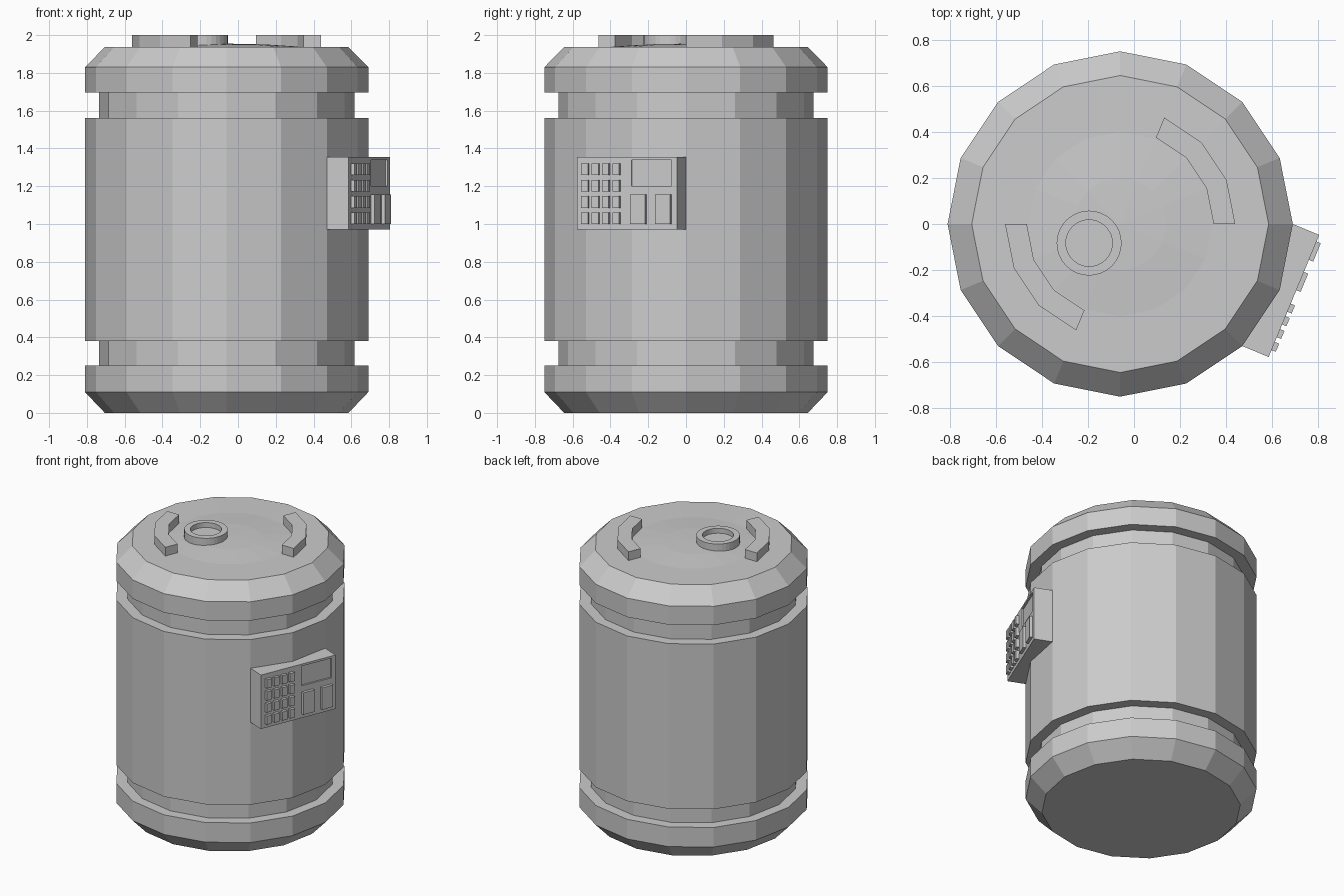
import bpy, bmesh
from math import cos, sin, pi, radians
from mathutils import Matrix

if "Cube" in bpy.data.objects:
    bpy.data.objects.remove(bpy.data.objects["Cube"])

CX = -0.06  # barrel axis


def finish(bm, name, matrix=None):
    bmesh.ops.recalc_face_normals(bm, faces=bm.faces[:])
    me = bpy.data.meshes.new(name)
    bm.to_mesh(me)
    bm.free()
    ob = bpy.data.objects.new(name, me)
    bpy.context.collection.objects.link(ob)
    if matrix:
        ob.matrix_world = matrix
    return ob


def lathe(name, profile, sides, x, y):
    """Revolve an (r, z) profile that starts and ends on the axis."""
    bm = bmesh.new()
    rings = []
    for r, z in profile:
        if r == 0:
            rings.append([bm.verts.new((x, y, z))] * sides)
        else:
            rings.append([bm.verts.new((x + r * cos(2 * pi * i / sides), y + r * sin(2 * pi * i / sides), z))
                          for i in range(sides)])
    for a, b in zip(rings, rings[1:]):
        for i in range(sides):
            j = (i + 1) % sides
            bm.faces.new(list(dict.fromkeys((a[i], a[j], b[j], b[i]))))
    return finish(bm, name)


def arc_bar(name, start, end, r0, r1, z0, z1, segs):
    """Faceted curved bar around the barrel axis."""
    bm = bmesh.new()
    cuts = []
    for i in range(segs + 1):
        a = radians(start + (end - start) * i / segs)
        cuts.append([bm.verts.new((CX + r * cos(a), r * sin(a), z))
                     for r, z in ((r0, z0), (r1, z0), (r1, z1), (r0, z1))])
    for a, b in zip(cuts, cuts[1:]):
        for i in range(4):
            j = (i + 1) % 4
            bm.faces.new((a[i], a[j], b[j], b[i]))
    bm.faces.new(cuts[0])
    bm.faces.new(cuts[-1])
    return finish(bm, name)


# Panel frame: local x points outward, local y runs along the panel
PANEL = Matrix.Translation((CX, 0, 0)) @ Matrix.Rotation(radians(-22.5), 4, 'Z')


def panel_box(name, x, y, z):
    bm = bmesh.new()
    bmesh.ops.create_cube(bm, size=1)
    for v in bm.verts:
        v.co = [lo + (hi - lo) * (c + 0.5) for (lo, hi), c in zip((x, y, z), v.co)]
    return finish(bm, name, PANEL)


# Barrel body with two grooves, bevelled ends and a slightly domed lid
R, G, E = 0.75, 0.676, 0.645
lathe("barrel", [(0, 0), (E, 0), (R, 0.11), (R, 0.25), (G, 0.25), (G, 0.38), (R, 0.38),
                 (R, 1.56), (G, 1.56), (G, 1.695), (R, 1.695), (R, 1.83), (E, 1.937),
                 (0.4, 1.938), (0.2, 1.951), (0, 1.955)], 16, CX, 0)

# Filler ring on the lid
lathe("filler_ring", [(0, 1.93), (0.141, 1.93), (0.141, 2.0), (0.101, 2.0), (0.101, 1.965), (0, 1.965)],
      32, -0.195, -0.083)

# Lid handles
for side, start in (("right", 0), ("left", 180)):
    arc_bar("handle_" + side, start, start + 67.5, 0.406, 0.5, 1.93, 2.0, 3)

# Control panel with a recessed screen
FACE = 0.817
panel = panel_box("control_panel", (0.69, FACE), (-0.287, 0.287), (0.97, 1.355))
cutter = panel_box("screen_cutter", (FACE - 0.012, FACE + 0.1), (0.025, 0.255), (1.2, 1.34))
cutter.hide_render = True
cutter.hide_set(True)
mod = panel.modifiers.new("screen", 'BOOLEAN')
mod.operation = 'DIFFERENCE'
mod.solver = 'EXACT'
mod.object = cutter

# Keypad and two large push buttons
for col in range(4):
    for row in range(4):
        y, z = -0.235 + 0.06 * col, 1.03 + 0.0865 * row
        panel_box(f"key_{col}_{row}", (FACE - 0.01, FACE + 0.02), (y - 0.019, y + 0.019), (z - 0.031, z + 0.031))
for i, y in enumerate((0.07, 0.213)):
    panel_box(f"push_button_{i}", (FACE - 0.01, FACE + 0.02), (y - 0.043, y + 0.043), (1.0, 1.157))
